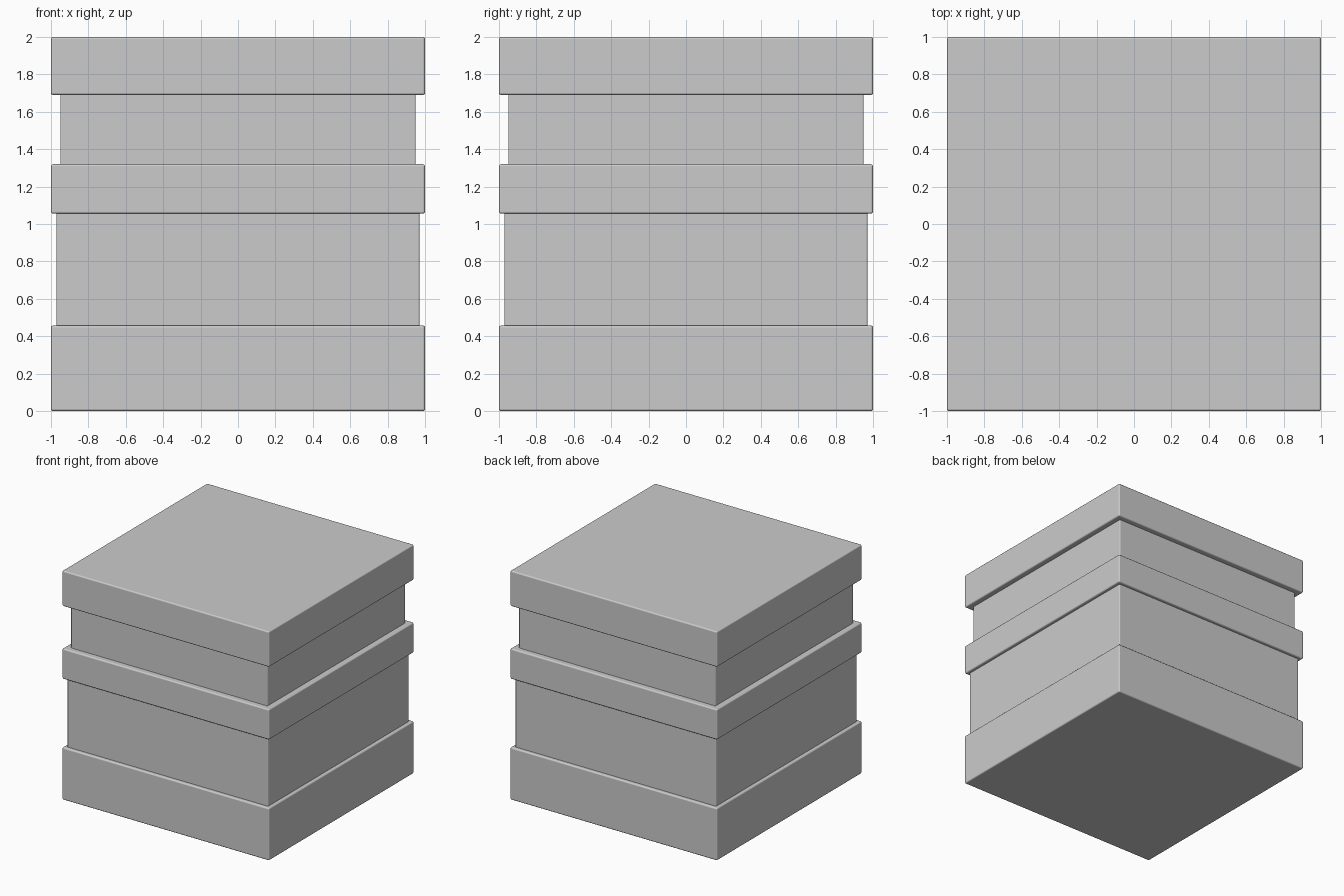
import bpy
import bmesh

if "Cube" in bpy.data.objects:
    bpy.data.objects.remove(bpy.data.objects["Cube"])


def block(name, half, z0, z1, bevel):
    """Square block with softly rounded edges."""
    bm = bmesh.new()
    bmesh.ops.create_cube(bm, size=1)
    for v in bm.verts:
        v.co = (v.co.x * 2 * half, v.co.y * 2 * half, z0 + (v.co.z + 0.5) * (z1 - z0))
    mesh = bpy.data.meshes.new(name)
    bm.to_mesh(mesh)
    bm.free()
    obj = bpy.data.objects.new(name, mesh)
    bpy.context.collection.objects.link(obj)
    mod = obj.modifiers.new("Bevel", 'BEVEL')
    mod.width = bevel
    mod.segments = 3
    mod.harden_normals = True
    for p in mesh.polygons:
        p.use_smooth = True
    return obj


# Wide slabs
block("base_slab", 1.0, 0.0, 0.457, 0.012)
block("middle_band", 1.0, 1.055, 1.32, 0.012)
block("top_slab", 1.0, 1.69, 2.0, 0.012)

# Recessed bodies, ends tucked inside the slabs
block("lower_body", 0.97, 0.43, 1.08, 0.008)
block("upper_body", 0.95, 1.295, 1.715, 0.008)
